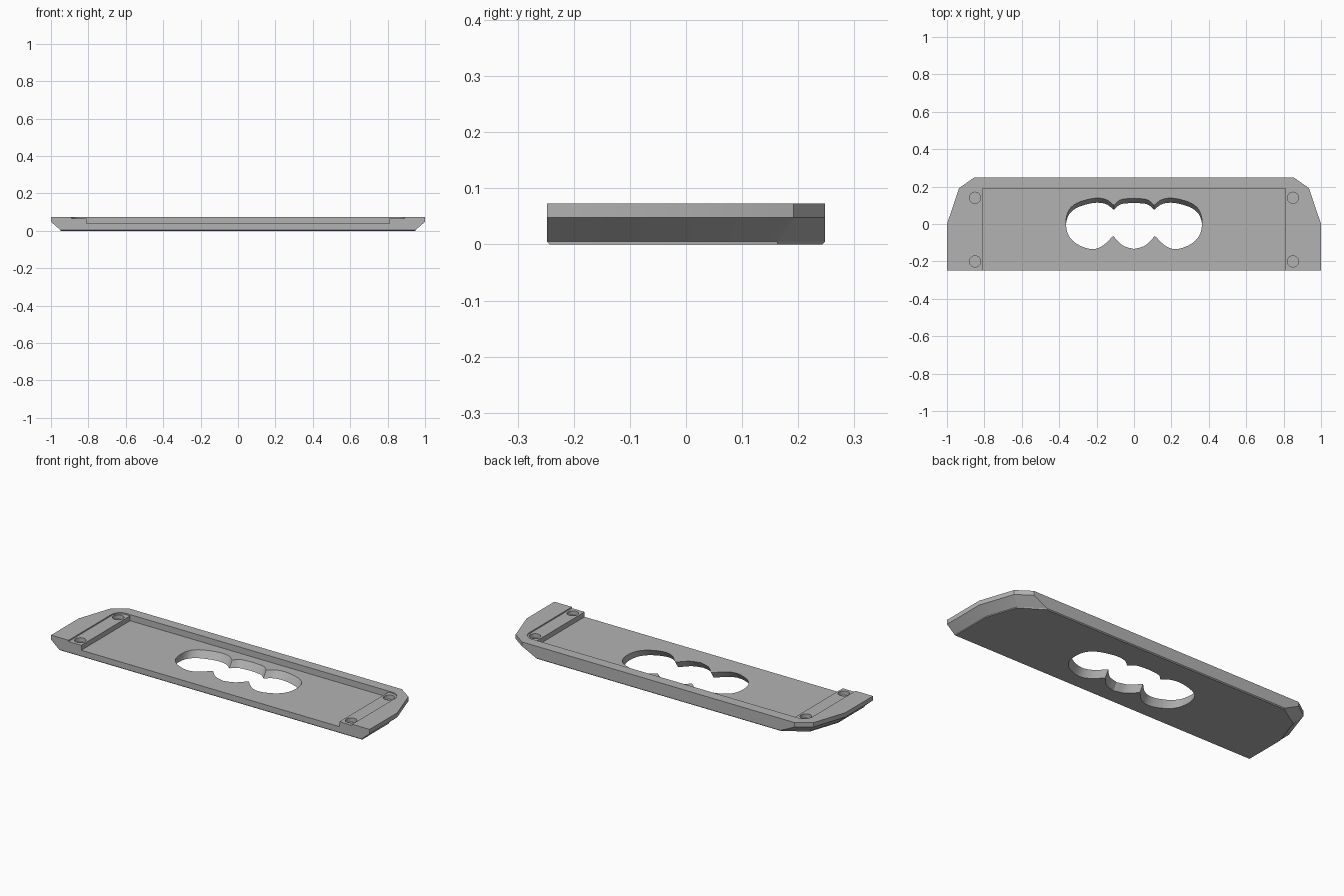
import bpy, bmesh, math
from mathutils import Vector

cube = bpy.data.objects.get("Cube")
if cube:
    bpy.data.objects.remove(cube)

grey = bpy.data.materials.new("plain grey")
grey.use_nodes = True
grey.diffuse_color = (0.45, 0.45, 0.45, 1)
grey.node_tree.nodes["Principled BSDF"].inputs["Base Color"].default_value = (0.45, 0.45, 0.45, 1)

TOP, RIM, FLOOR, SHELF = 0.073, 0.048, 0.038, 0.066


def mirrored(half):
    """Close a right-hand outline (bottom to top) with its mirror image."""
    left = [(-x, y) for x, y in reversed(half) if abs(x) > 1e-6]
    return list(half) + left


def loft(name, rings):
    """Solid skinned through matching rings of 3D points."""
    bm = bmesh.new()
    loops = [[bm.verts.new(p) for p in ring] for ring in rings]
    for a, b in zip(loops, loops[1:]):
        for i in range(len(a)):
            j = (i + 1) % len(a)
            bm.faces.new((a[i], a[j], b[j], b[i]))
    bm.faces.new(loops[0])
    bm.faces.new(loops[-1])
    bmesh.ops.recalc_face_normals(bm, faces=bm.faces)
    mesh = bpy.data.meshes.new(name)
    bm.to_mesh(mesh)
    bm.free()
    mesh.materials.append(grey)
    obj = bpy.data.objects.new(name, mesh)
    bpy.context.collection.objects.link(obj)
    return obj


def prism(name, outline, z0, z1, slant=0.0):
    """Extrude an outline in z; slant shifts y per unit of height from the floor."""
    return loft(name, [[(x, y + slant * (z - FLOOR), z) for x, y in outline] for z in (z0, z1)])


def smooth_path(points, steps=5):
    """Rounded path through the points, keeping both ends."""
    p = [Vector(q) for q in points]
    p = [2 * p[0] - p[1]] + p + [2 * p[-1] - p[-2]]
    path = []
    for a, b, c, d in zip(p, p[1:], p[2:], p[3:]):
        for k in range(steps):
            t = k / steps
            path.append(tuple(0.5 * (2 * b + (c - a) * t + (2 * a - 5 * b + 4 * c - d) * t * t
                                     + (3 * b - a - 3 * c + d) * t ** 3)))
    return path + [tuple(p[-2])]


# Plate body with undercut ends and a fine bottom edge
outer = mirrored([(1, -0.248), (1, 0), (0.935, 0.192), (0.855, 0.248)])
under = mirrored([(0.95, -0.248), (0.95, -0.008), (0.893, 0.163), (0.767, 0.248)])
edge = 0.005
plate = loft("plate", [
    [(x, y, TOP) for x, y in outer],
    [(x, y, RIM) for x, y in outer],
    [(x, y, edge) for x, y in under],
    [(x, max(-0.248 + edge, min(0.248 - edge, y)), 0) for x, y in under],
])

cutters = []

# Shallow shelf pocket with rounded back corners
r = 0.055
corner = [(0.89 - r + r * math.cos(a), 0.19 - r + r * math.sin(a))
          for a in (math.pi / 2 * k / 10 for k in range(11))]
cutters.append(prism("shelf_cutter", mirrored([(0.89, -0.4)] + corner), SHELF, 0.2))

# Deep central recess, open at the front
cutters.append(prism("recess_cutter", mirrored([(0.81, -0.4), (0.81, 0.19)]), FLOOR, 0.2))

# Four round sockets in the shelves
for sx in (-1, 1):
    for y in (-0.2, 0.14):
        ring = [(sx * 0.85 + 0.03 * math.cos(a), y + 0.03 * math.sin(a))
                for a in (math.tau * k / 32 for k in range(32))]
        cutters.append(prism("socket_cutter", ring, FLOOR + 0.004, 0.2))

# Slanted three-lobed opening
low_mid = smooth_path([(0, -0.134), (0.06, -0.115), (0.112, -0.064)])
side = smooth_path([(0.112, -0.064), (0.17, -0.118), (0.23, -0.134), (0.305, -0.107),
                    (0.35, -0.06), (0.364, 0.005), (0.355, 0.06), (0.33, 0.095),
                    (0.285, 0.12), (0.21, 0.138), (0.15, 0.131), (0.107, 0.1)])
high_mid = smooth_path([(0.107, 0.1), (0.07, 0.13), (0, 0.138)])
opening = mirrored(low_mid[:-1] + side[:-1] + high_mid)
cutters.append(prism("opening_cutter", opening, -0.05, 0.15, slant=0.65))

for cutter in cutters:
    cutter.hide_render = True
    mod = plate.modifiers.new(cutter.name, 'BOOLEAN')
    mod.operation = 'DIFFERENCE'
    mod.solver = 'EXACT'
    mod.object = cutter

# Bake the cuts and drop the helpers
bpy.context.view_layer.objects.active = plate
plate.select_set(True)
for mod in list(plate.modifiers):
    bpy.ops.object.modifier_apply(modifier=mod.name)
for cutter in cutters:
    bpy.data.objects.remove(cutter)
bpy.ops.object.shade_smooth_by_angle(angle=math.radians(20))
